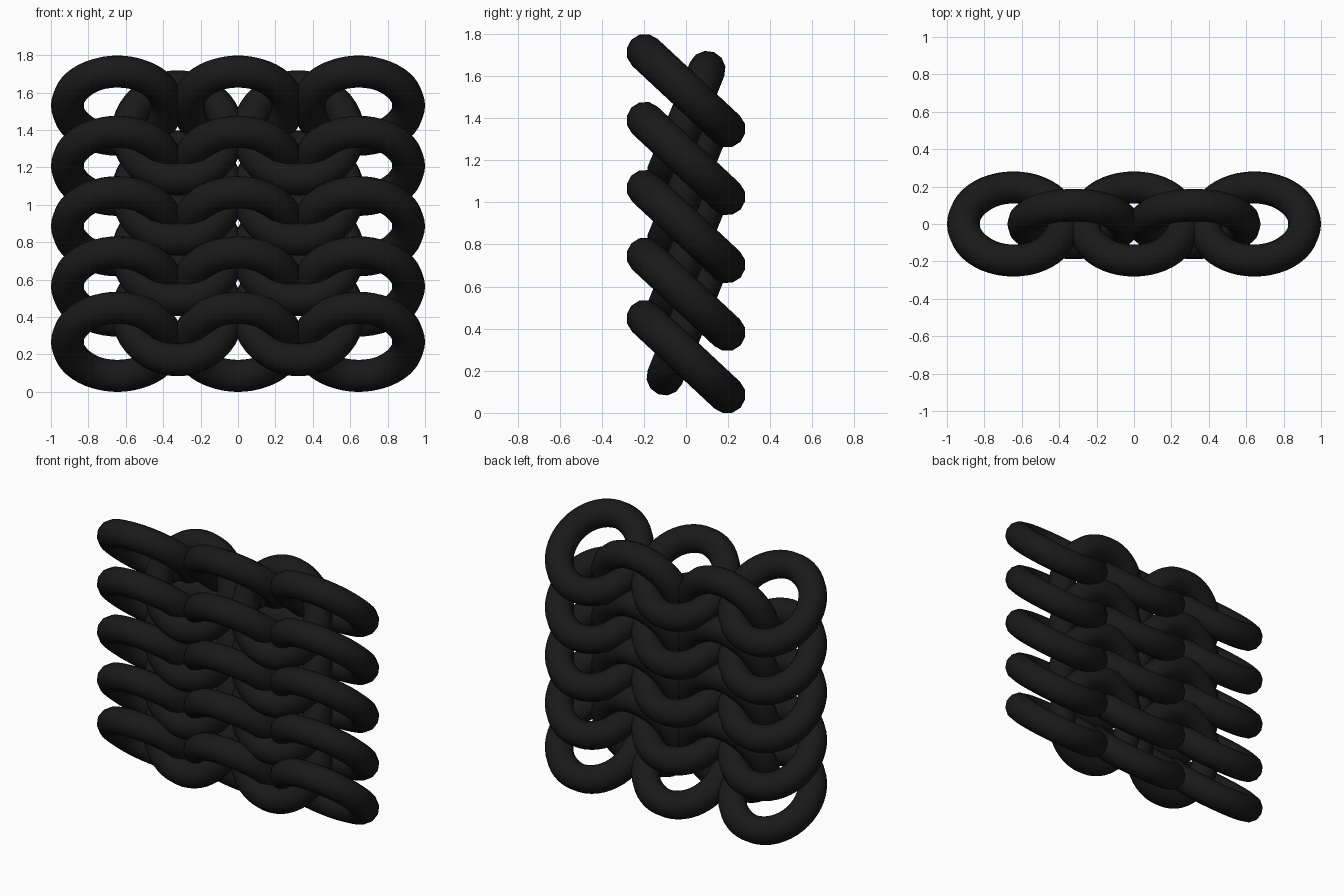
import bpy
from math import radians

if "Cube" in bpy.data.objects:
    bpy.data.objects.remove(bpy.data.objects["Cube"])

mat = bpy.data.materials.new("dark_metal")
mat.diffuse_color = (0.01, 0.01, 0.01, 1)
mat.use_nodes = True
mat.node_tree.nodes["Principled BSDF"].inputs["Base Color"].default_value = mat.diffuse_color


def ring(name, x, z, tilt):
    bpy.ops.mesh.primitive_torus_add(
        major_radius=0.267, minor_radius=0.088, major_segments=48, minor_segments=12,
        location=(x, 0, z), rotation=(radians(tilt), 0, 0))
    ob = bpy.context.object
    ob.name = name
    ob.data.materials.append(mat)
    bpy.ops.object.shade_smooth()


# outer rings: three columns, leaning forward at the top
for z in (0.267, 0.563, 0.885, 1.208, 1.53):
    for x in (-0.645, 0, 0.645):
        ring("main_ring", x, z, -43)

# linking rings: two columns, leaning back and steeper
for i in range(4):
    for x in (-0.322, 0.322):
        ring("linking_ring", x, 0.418 + i * 0.322, 68)
